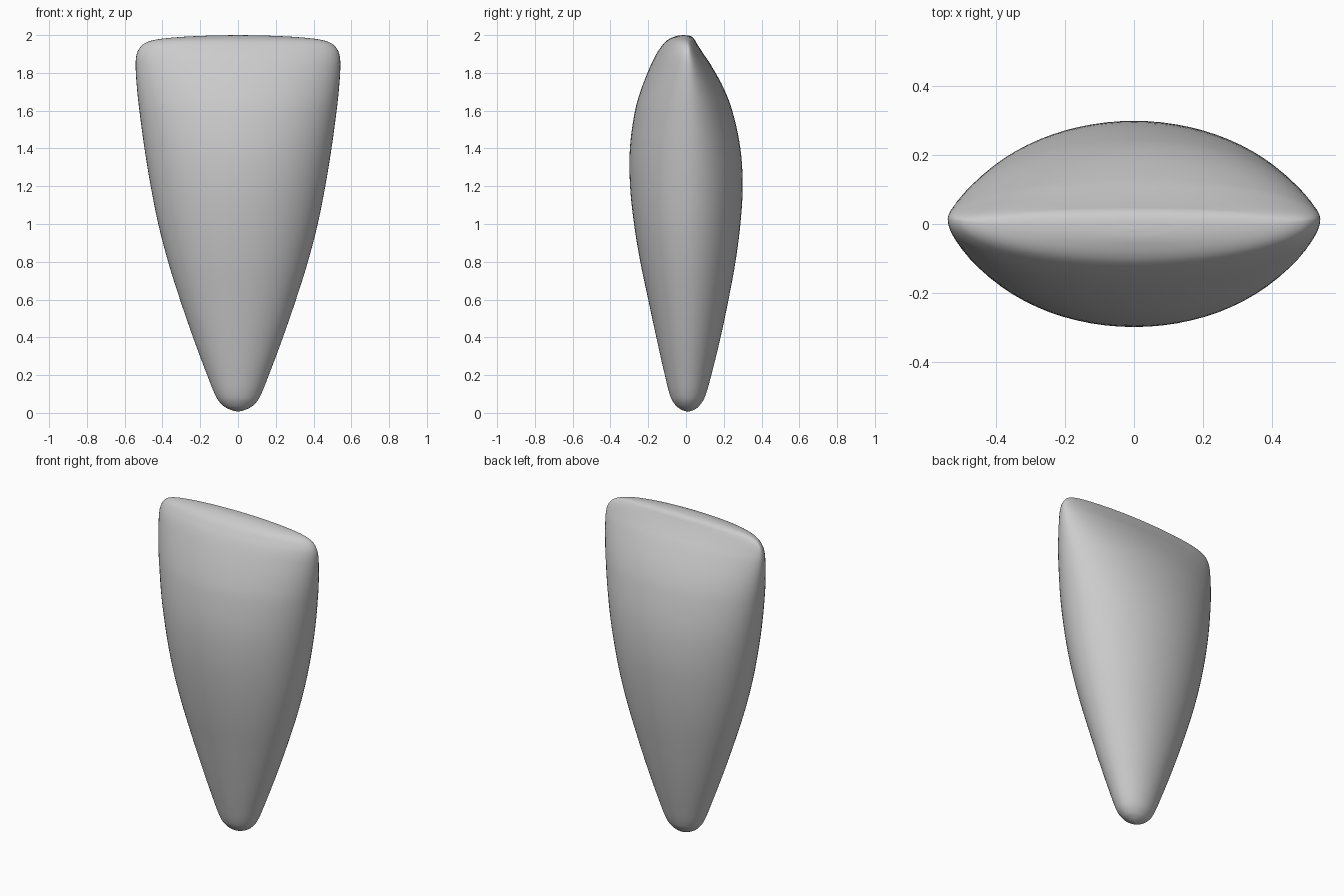
import bpy, bmesh, math
from mathutils import Vector

# Profile stations: height, half width, front depth, back depth, ridge offset in y
PROFILE = [
    (0.006, 0.001, 0.001, 0.001, 0.010),
    (0.015, 0.035, 0.030, 0.030, 0.010),
    (0.035, 0.075, 0.060, 0.058, 0.010),
    (0.080, 0.113, 0.090, 0.088, 0.010),
    (0.200, 0.163, 0.122, 0.124, 0.010),
    (0.400, 0.238, 0.167, 0.173, 0.010),
    (0.600, 0.307, 0.210, 0.215, 0.010),
    (0.800, 0.370, 0.252, 0.252, 0.010),
    (1.000, 0.422, 0.285, 0.278, 0.010),
    (1.200, 0.462, 0.308, 0.288, 0.012),
    (1.400, 0.495, 0.311, 0.274, 0.014),
    (1.600, 0.522, 0.285, 0.230, 0.015),
    (1.720, 0.535, 0.250, 0.184, 0.015),
    (1.840, 0.542, 0.202, 0.118, 0.015),
    (1.900, 0.536, 0.170, 0.080, 0.013),
    (1.940, 0.514, 0.140, 0.057, 0.010),
    (1.965, 0.475, 0.114, 0.047, 0.005),
    (1.980, 0.410, 0.088, 0.043, 0.000),
    (1.991, 0.290, 0.058, 0.036, -0.005),
    (1.998, 0.130, 0.028, 0.022, -0.010),
    (2.000, 0.001, 0.001, 0.001, -0.015),
]
SEGMENTS, STEPS = 72, 5


def smooth_stations(points, steps):
    """Catmull-Rom interpolation of the stations."""
    pts = [Vector(p) for p in points]
    out = []
    for i in range(len(pts) - 1):
        b, c = pts[i], pts[i + 1]
        gap = c[0] - b[0]

        def slope(k):
            lo, hi = max(k - 1, 0), min(k + 1, len(pts) - 1)
            return (pts[hi] - pts[lo]) / (pts[hi][0] - pts[lo][0])
        m0, m1 = slope(i) * gap, slope(i + 1) * gap
        for s in range(steps):
            t = s / steps
            out.append(b * (2*t**3 - 3*t**2 + 1) + m0 * (t**3 - 2*t**2 + t)
                       + c * (3*t**2 - 2*t**3) + m1 * (t**3 - t**2))
    return out + [pts[-1]]


# Tapered body: stacked lens-like rings with separate front and back depth
bm = bmesh.new()
rings = []
for z, w, front, back, ridge in smooth_stations(PROFILE, STEPS):
    ring = []
    for k in range(SEGMENTS):
        a = 2 * math.pi * k / SEGMENTS
        depth = back if math.sin(a) > 0 else front
        ring.append(bm.verts.new((w * math.cos(a), ridge + depth * math.sin(a), z)))
    rings.append(ring)
for lower, upper in zip(rings, rings[1:]):
    for k in range(SEGMENTS):
        n = (k + 1) % SEGMENTS
        bm.faces.new((lower[k], lower[n], upper[n], upper[k]))
bm.faces.new(rings[0][::-1])
bm.faces.new(rings[-1])
bmesh.ops.recalc_face_normals(bm, faces=bm.faces)
for face in bm.faces:
    face.smooth = True

mesh = bpy.data.meshes.new("tapered_body")
bm.to_mesh(mesh)
bm.free()
body = bpy.data.objects.new("tapered_body", mesh)
bpy.context.collection.objects.link(body)
